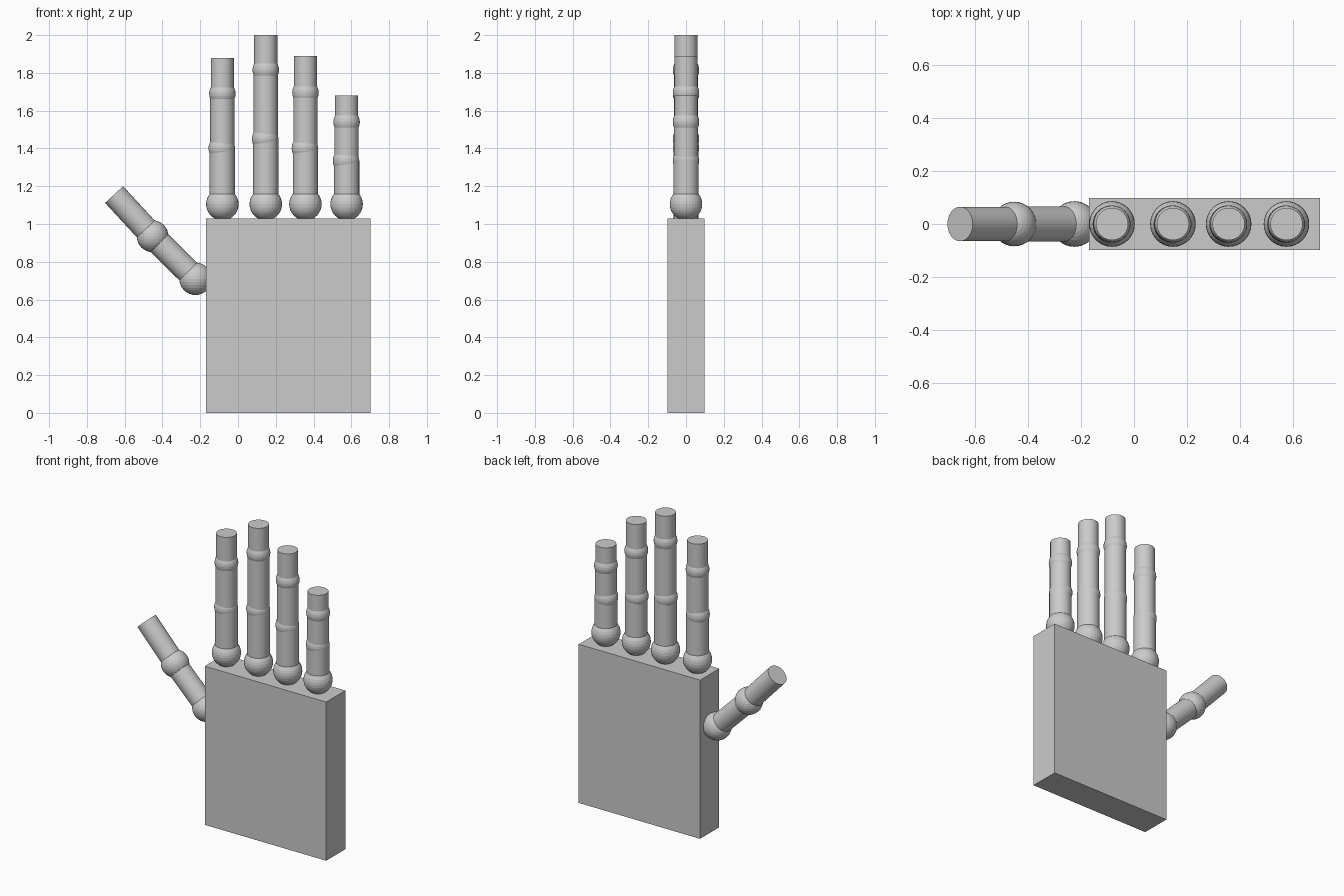
import bpy
from mathutils import Vector

if "Cube" in bpy.data.objects:
    bpy.data.objects.remove(bpy.data.objects["Cube"])

grey = bpy.data.materials.new("plain grey")
grey.diffuse_color = (0.6, 0.6, 0.6, 1)
grey.use_nodes = True
grey.node_tree.nodes["Principled BSDF"].inputs["Base Color"].default_value = grey.diffuse_color


def finish(name):
    ob = bpy.context.object
    ob.name = name
    ob.data.materials.append(grey)
    return ob


def ball(name, pos, r):
    bpy.ops.mesh.primitive_uv_sphere_add(segments=32, ring_count=16, radius=r, location=pos)
    return finish(name)


def rod(name, a, b, r):
    a, b = Vector(a), Vector(b)
    bpy.ops.mesh.primitive_cylinder_add(vertices=32, radius=r, depth=(b - a).length,
                                        location=(a + b) / 2)
    ob = finish(name)
    ob.rotation_euler = (b - a).to_track_quat('Z', 'Y').to_euler()
    bpy.ops.object.shade_smooth_by_angle()
    return ob


# Palm block
bpy.ops.mesh.primitive_cube_add(size=1, location=(0.266, 0, 0.515))
palm = finish("palm")
palm.scale = (0.872, 0.196, 1.03)

# Fingers: x, first joint z, second joint z, tip z
KNUCKLE_Z = 1.105
fingers = {
    "index": (-0.083, 1.40, 1.69, 1.88),
    "middle": (0.147, 1.45, 1.815, 2.0),
    "ring": (0.357, 1.40, 1.695, 1.89),
    "little": (0.575, 1.335, 1.54, 1.68),
}
for name, (x, z1, z2, tip) in fingers.items():
    ball(name + "_knuckle", (x, 0, KNUCKLE_Z), 0.086)
    rod(name + "_lower", (x, 0, KNUCKLE_Z), (x, 0, z1), 0.067)
    ball(name + "_joint_lower", (x - 0.003, 0, z1), 0.070)
    rod(name + "_middle", (x, 0, z1), (x, 0, z2), 0.064)
    ball(name + "_joint_upper", (x, 0, z2), 0.070)
    rod(name + "_tip", (x, 0, z2), (x, 0, tip), 0.061)

# Thumb
base, mid, end = (-0.225, 0, 0.71), (-0.452, 0, 0.935), (-0.656, 0, 1.156)
ball("thumb_base", base, 0.086)
rod("thumb_lower", base, mid, 0.066)
ball("thumb_joint", mid, 0.084)
rod("thumb_tip", mid, end, 0.065)
